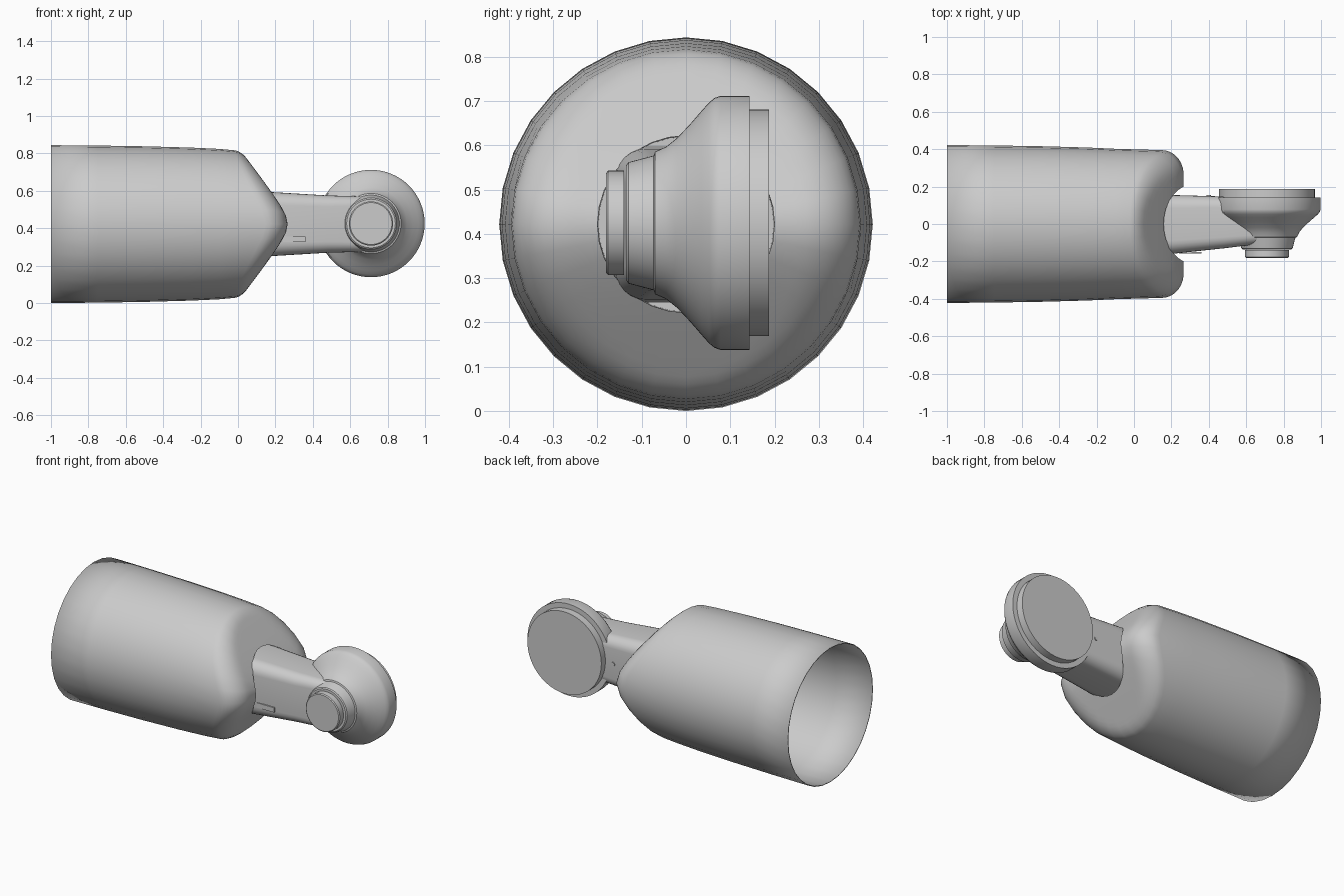
import bpy, bmesh, math
from mathutils import Vector

cube = bpy.data.objects.get("Cube")
if cube:
    bpy.data.objects.remove(cube, do_unlink=True)

CZ = 0.422      # height of the shared axis
HEAD_X = 0.711  # centre of the round head

grey = bpy.data.materials.new("satin_grey")
grey.use_nodes = True
colour = (0.6, 0.6, 0.6, 1)
grey.diffuse_color = colour
bsdf = next(n for n in grey.node_tree.nodes if n.type == 'BSDF_PRINCIPLED')
bsdf.inputs["Base Color"].default_value = colour


def loft(name, rings, cap_start=True, cap_end=True, angle=35):
    """Skin a list of equally long point loops."""
    bm = bmesh.new()
    loops = [[bm.verts.new(p) for p in ring] for ring in rings]
    n = len(loops[0])
    for a, b in zip(loops, loops[1:]):
        for i in range(n):
            j = (i + 1) % n
            bm.faces.new((a[i], a[j], b[j], b[i]))
    if cap_start:
        bm.faces.new(loops[0][::-1])
    if cap_end:
        bm.faces.new(loops[-1])
    bmesh.ops.recalc_face_normals(bm, faces=bm.faces)
    mesh = bpy.data.meshes.new(name)
    bm.to_mesh(mesh)
    bm.free()
    mesh.materials.append(grey)
    obj = bpy.data.objects.new(name, mesh)
    bpy.context.collection.objects.link(obj)
    bpy.ops.object.select_all(action='DESELECT')
    obj.select_set(True)
    bpy.context.view_layer.objects.active = obj
    bpy.ops.object.shade_smooth_by_angle(angle=math.radians(angle))
    return obj


def lathe_y(name, profile, cx, cz, sides=64):
    """Turn (y, radius) pairs around an axis parallel to y."""
    turn = [math.tau * i / sides for i in range(sides)]
    return loft(name, [[(cx + r * math.cos(t), y, cz + r * math.sin(t)) for t in turn]
                       for y, r in profile])


# Sleeve: open tube whose end is cut to a blunt wedge with a round socket
SIDES = 32
TURN = [math.tau * i / SIDES for i in range(SIDES)]


def wedge(z):
    return 0.323 - 0.77 * math.sqrt(z * z + 0.075 ** 2)


def ring(r, xfun):
    return [(xfun(t), r * math.cos(t), CZ + r * math.sin(t)) for t in TURN]


def cap_x(r, t):
    # Shoulder fillet, tight on top and generous at the sides
    size = 0.13 - 0.09 * math.sin(t) ** 2
    u = min(1, max(0, (r - (0.395 - size)) / size))
    return wedge(r * math.sin(t)) - size * 0.9 * (1 - math.sqrt(1 - u * u))


rings = [ring(r, lambda t, x=x: x) for x, r in
         ((-1, 0.422), (-0.75, 0.42), (-0.5, 0.416), (-0.25, 0.409), (-0.1, 0.402))]
for r in (0.395, 0.392, 0.386, 0.376, 0.362, 0.345, 0.325, 0.3, 0.275, 0.25, 0.225, 0.2):
    rings.append(ring(r, lambda t, r=r: cap_x(r, t)))
rings.append(ring(0.198, lambda t: 0.02))
sleeve = loft("sleeve", rings, cap_start=False)
wall = sleeve.modifiers.new("wall", 'SOLIDIFY')
wall.thickness = 0.006
wall.offset = -1


# Arm: tapered bar with rounded edges, running from the socket to the head
def rounded_section(x, front, back, half, corner, steps=6):
    points = []
    mid, wide = (front + back) / 2, (back - front) / 2
    for k, (sy, sz) in enumerate(((1, 1), (-1, 1), (-1, -1), (1, -1))):
        for i in range(steps + 1):
            t = math.pi / 2 * (k + i / steps)
            points.append((x, mid + sy * (wide - corner) + corner * math.cos(t),
                           CZ + sz * (half - corner) + corner * math.sin(t)))
    return points


loft("arm", [rounded_section(*s) for s in (
    (0.0, -0.168, 0.16, 0.178, 0.075),
    (0.2, -0.16, 0.155, 0.17, 0.07),
    (0.48, -0.13, 0.147, 0.153, 0.06),
    (0.66, -0.108, 0.142, 0.148, 0.05),
    (0.72, -0.1, 0.142, 0.14, 0.05))])

# Round head: collar, flared bell and flat rim
lathe_y("head_bell", [
    (-0.135, 0.13), (-0.13, 0.137), (-0.073, 0.152), (-0.07, 0.161), (-0.045, 0.172),
    (-0.02, 0.192), (0.01, 0.224), (0.035, 0.253), (0.052, 0.272), (0.064, 0.282),
    (0.078, 0.287), (0.143, 0.287)], HEAD_X, 0.425)
lathe_y("head_back_disc", [(0.13, 0.256), (0.188, 0.256)], HEAD_X, 0.425)
lathe_y("head_front_button", [(-0.14, 0.118), (-0.176, 0.118), (-0.181, 0.112)],
        HEAD_X, 0.425)

# Webs that blend the arm edges into the bell
for side, label in ((1, "upper"), (-1, "lower")):
    web = [[(x, y, CZ + side * z) for x, z in
            ((0.46, 0.14), (0.5, 0.18), (0.56, 0.2), (0.6, 0.14))] for y in (0.06, 0.14)]
    loft(label + "_web", web)

# Small fittings on the arm
lathe_y("arm_back_screw", [(0.13, 0.012), (0.154, 0.012)], 0.4, CZ, 16)
lathe_y("hinge_pin", [(0.07, 0.014), (0.1, 0.014)], 0.49, CZ + 0.16, 16)
loft("arm_latch", [[(x, y, z) for x, z in
                    ((0.24, 0.325), (0.36, 0.325), (0.36, 0.355), (0.24, 0.355))]
                   for y in (-0.158, -0.15)])
